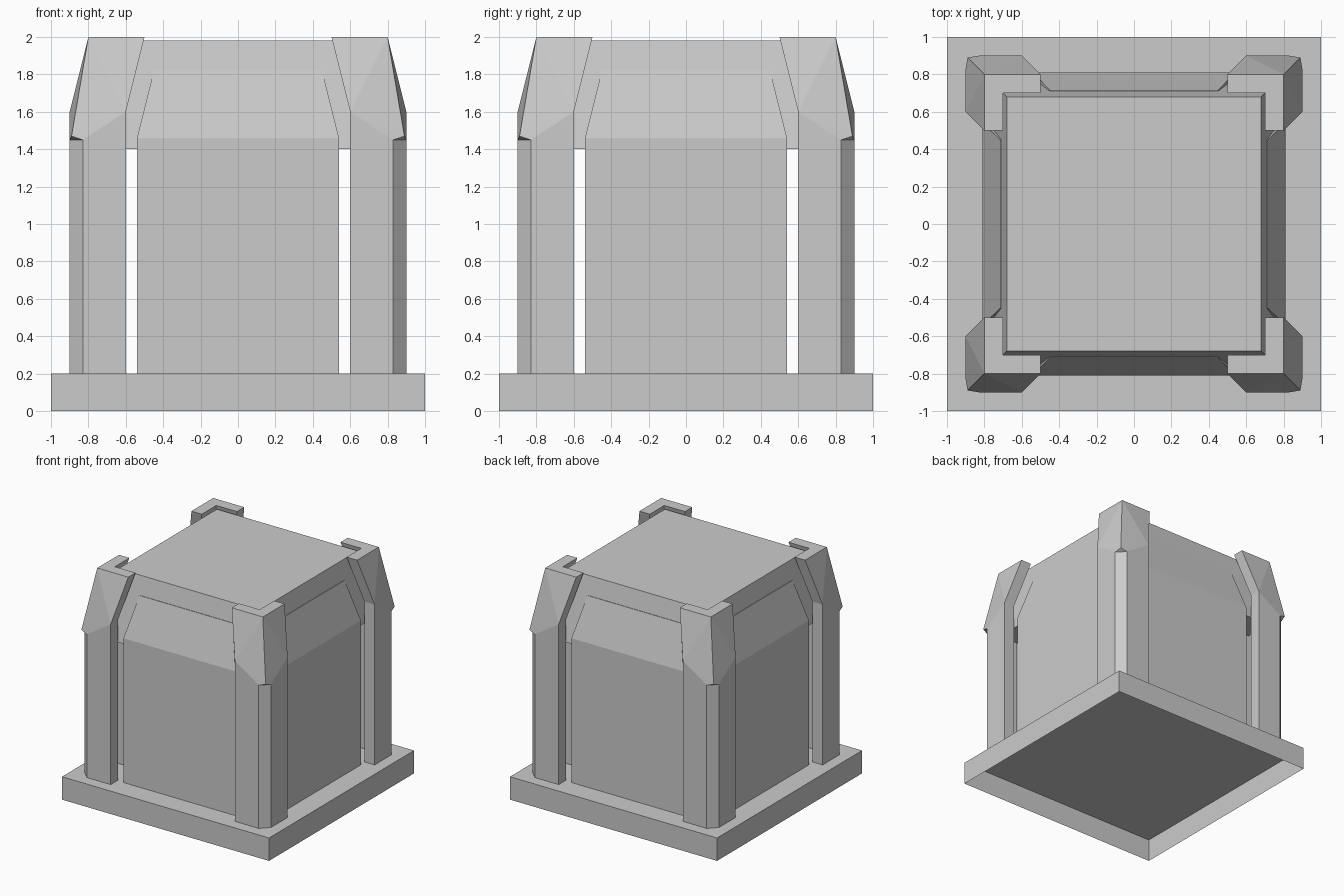
import bpy, bmesh
from math import pi
from mathutils import Matrix

if "Cube" in bpy.data.objects:
    bpy.data.objects.remove(bpy.data.objects["Cube"])


def new_object(name, bm):
    bmesh.ops.recalc_face_normals(bm, faces=bm.faces)
    me = bpy.data.meshes.new(name)
    bm.to_mesh(me)
    bm.free()
    ob = bpy.data.objects.new(name, me)
    bpy.context.collection.objects.link(ob)
    return ob


def loft(sections, cap_start=True, cap_end=True):
    """Bridge a list of equal-sized 3D rings."""
    bm = bmesh.new()
    rings = [[bm.verts.new(p) for p in s] for s in sections]
    n = len(rings[0])
    for r, s in zip(rings, rings[1:]):
        for i in range(n):
            bm.faces.new((r[i], r[(i + 1) % n], s[(i + 1) % n], s[i]))
    if cap_start:
        bm.faces.new(rings[0][::-1])
    if cap_end:
        bm.faces.new(rings[-1])
    return bm


def rect(hx, y0, y1, z):
    return [(-hx, y0, z), (hx, y0, z), (hx, y1, z), (-hx, y1, z)]


# Base plate, open underneath
new_object("base_plate", loft([rect(1, -1, 1, 0), rect(1, -1, 1, 0.2)], cap_start=False))

# Tapered roof block
new_object("roof_block", loft([rect(0.79, -0.79, 0.79, 1.4), rect(0.68, -0.68, 0.68, 1.98)]))

# Four wall panels, leaning inwards at the top
for i, side in enumerate(("front", "right", "back", "left")):
    bm = loft([rect(0.54, -0.81, -0.71, 0.2),
               rect(0.54, -0.81, -0.71, 1.46),
               rect(0.45, -0.715, -0.615, 1.82)])
    bm.transform(Matrix.Rotation(i * pi / 2, 4, 'Z'))
    new_object(side + "_panel", bm)


# Corner pillar: chamfered L-shaped post with a faceted, overhanging head
def pillar_mesh():
    bm = bmesh.new()
    pts = {
        # foot
        "a0": (.6, .9, .2), "b0": (.83, .9, .2), "c0": (.9, .83, .2), "d0": (.9, .6, .2),
        "e0": (.8, .6, .2), "f0": (.8, .8, .2), "g0": (.6, .8, .2),
        # shoulder
        "a1": (.6, .9, 1.6), "b1": (.83, .9, 1.45), "c1": (.9, .83, 1.45), "d1": (.9, .6, 1.6),
        "e1": (.8, .6, 1.6), "f1": (.8, .8, 1.6), "g1": (.6, .8, 1.6), "tip": (.89, .89, 1.47),
        # top
        "a2": (.5, .8, 2), "t2": (.8, .8, 2), "d2": (.8, .5, 2),
        "e2": (.7, .5, 2), "f2": (.7, .7, 2), "g2": (.5, .7, 2),
    }
    v = {k: bm.verts.new(p) for k, p in pts.items()}
    faces = ("a0 b0 b1 a1", "b0 c0 c1 b1", "c0 d0 d1 c1", "d0 e0 e1 d1", "e0 f0 f1 e1",
             "f0 g0 g1 f1", "g0 a0 a1 g1", "b1 c1 tip",
             "a1 b1 tip", "a1 tip t2", "a1 t2 a2", "d1 tip c1", "d1 t2 tip", "d1 d2 t2",
             "d1 e1 e2 d2", "e1 f1 f2 e2", "f1 g1 g2 f2", "g1 a1 a2 g2",
             "a2 t2 f2 g2", "t2 d2 e2 f2")
    for f in faces:
        bm.faces.new([v[k] for k in f.split()])
    # the foot is open, so close it only to find outward normals
    cap = bm.faces.new([v[k] for k in ("g0", "f0", "e0", "d0", "c0", "b0", "a0")])
    bmesh.ops.recalc_face_normals(bm, faces=bm.faces)
    bmesh.ops.delete(bm, geom=[cap], context='FACES_ONLY')
    return bm


for i, corner in enumerate(("back_right", "back_left", "front_left", "front_right")):
    bm = pillar_mesh()
    bm.transform(Matrix.Rotation(i * pi / 2, 4, 'Z'))
    new_object(corner + "_pillar", bm)
